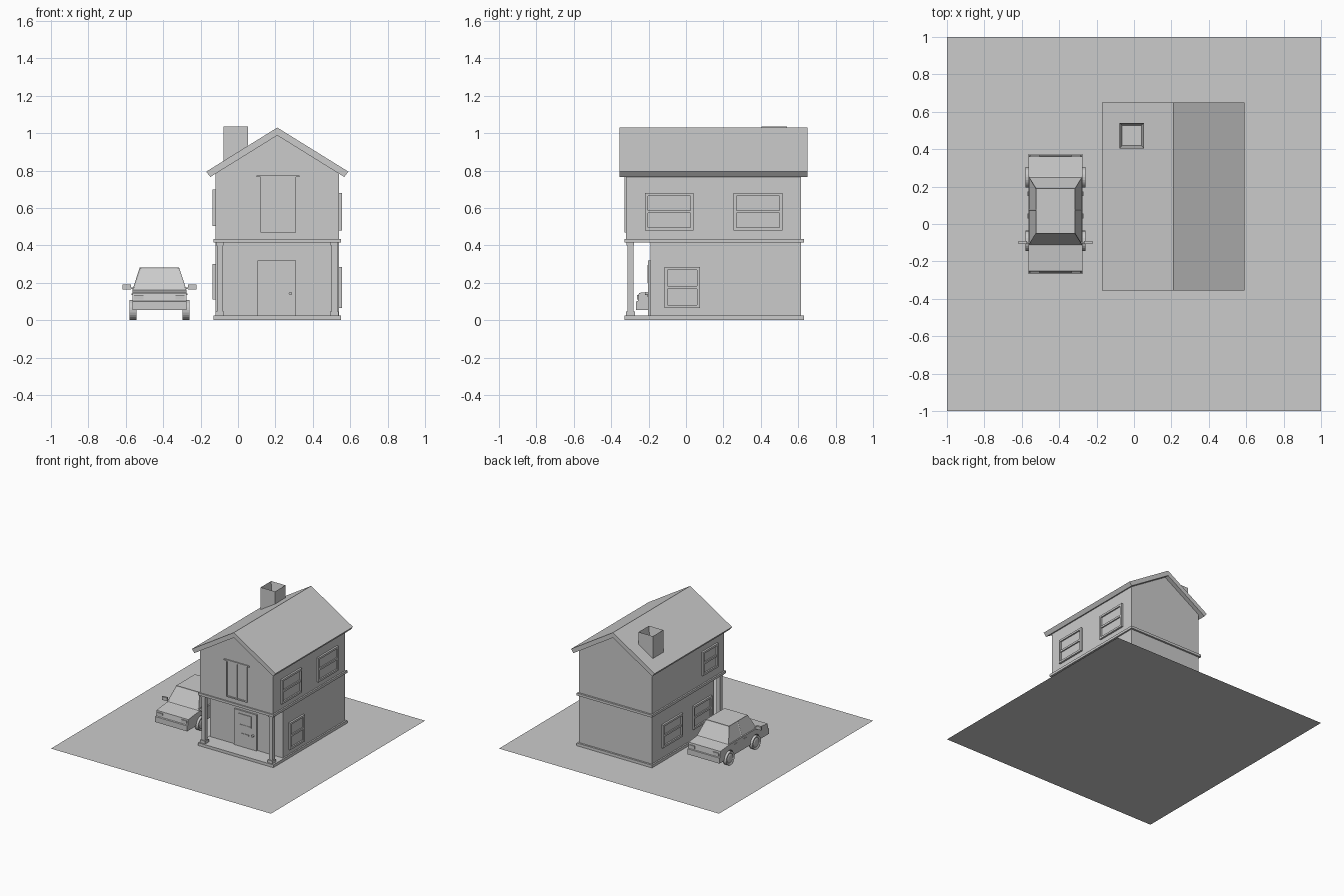
import bpy, bmesh, math
from mathutils import Vector, Matrix

cube = bpy.data.objects.get("Cube")
if cube:
    bpy.data.objects.remove(cube)

GREY = (0.6, 0.6, 0.6, 1.0)
grey = bpy.data.materials.new("light grey")
grey.use_nodes = True
grey.diffuse_color = GREY
grey.node_tree.nodes["Principled BSDF"].inputs["Base Color"].default_value = GREY


def finish(bm, name):
    bmesh.ops.recalc_face_normals(bm, faces=bm.faces)
    mesh = bpy.data.meshes.new(name)
    bm.to_mesh(mesh)
    bm.free()
    mesh.materials.append(grey)
    obj = bpy.data.objects.new(name, mesh)
    bpy.context.collection.objects.link(obj)
    return obj


def add_box(bm, x, y, z):
    size = Vector((x[1] - x[0], y[1] - y[0], z[1] - z[0]))
    mid = Vector((sum(x), sum(y), sum(z))) / 2
    bmesh.ops.create_cube(bm, size=1, matrix=Matrix.Translation(mid) @ Matrix.Diagonal(size).to_4x4())


def box(name, x, y, z):
    bm = bmesh.new()
    add_box(bm, x, y, z)
    return finish(bm, name)


def prism(name, points, axis, start, end):
    """Extrude a 2D outline along x (points are y, z) or y (points are x, z)."""
    bm = bmesh.new()
    place = (lambda a, b: (start, a, b)) if axis == "x" else (lambda a, b: (a, start, b))
    face = bm.faces.new([bm.verts.new(place(a, b)) for a, b in points])
    new = bmesh.ops.extrude_face_region(bm, geom=[face])["geom"]
    step = Vector((end - start, 0, 0) if axis == "x" else (0, end - start, 0))
    bmesh.ops.translate(bm, vec=step, verts=[v for v in new if isinstance(v, bmesh.types.BMVert)])
    return finish(bm, name)


def cylinder(name, centre, radius, depth, axis, sides=24, rim=0):
    bm = bmesh.new()
    turn = Matrix.Rotation(math.pi / 2, 4, "Y" if axis == "x" else "X")
    bmesh.ops.create_cone(bm, cap_ends=True, segments=sides, radius1=radius, radius2=radius,
                          depth=depth, matrix=Matrix.Translation(centre) @ turn)
    if rim:
        caps = [f for f in bm.faces if len(f.verts) > 4]
        bmesh.ops.inset_region(bm, faces=caps, thickness=rim, depth=-0.006)
        bmesh.ops.inset_region(bm, faces=caps, thickness=rim * 0.7, depth=0.005)
    return finish(bm, name)


def window(name, wall, out, side, z, axis="x", upright=False, bar=0.016, deep=0.015):
    """Frame, crossbar and recessed pane on a wall; out is the outward sign."""
    bm = bmesh.new()

    def part(s, h, d):
        span = sorted((wall - out * 0.01, wall + out * d))
        add_box(bm, *((span, s, h) if axis == "x" else (s, span, h)))
    (a, b), (c, d) = side, z
    for s in ((a, a + bar), (b - bar, b)):
        part(s, z, deep)
    for h in ((c, c + bar), (d - bar, d)):
        part((a + bar, b - bar), h, deep)
    if upright:
        m = (a + b) / 2
        part((m - bar / 2, m + bar / 2), (c + bar, d - bar), deep * 0.9)
    else:
        m = (c + d) / 2
        part((a + bar, b - bar), (m - bar / 2, m + bar / 2), deep * 0.9)
    part((a + bar, b - bar), (c + bar, d - bar), deep * 0.25)
    return finish(bm, name)


# Ground sheet
bm = bmesh.new()
bmesh.ops.create_grid(bm, x_segments=1, y_segments=1, size=1)
finish(bm, "ground")

# House shell
L, R, MID, BACK = -0.12, 0.54, 0.21, 0.615
SLOPE, PEAK, INNER = 0.62, 1.03, 0.988
box("floor_slab", (L - 0.012, R + 0.012), (-0.33, 0.63), (0.002, 0.025))
box("lower_walls", (L, R), (-0.19, BACK), (0.025, 0.415))
box("storey_band", (L - 0.012, R + 0.012), (-0.33, 0.63), (0.415, 0.435))
eave = INNER - (R - MID) * SLOPE
prism("upper_walls", [(L, 0.435), (R, 0.435), (R, eave), (MID, INNER), (L, eave)], "y", -0.32, BACK)

# Roof with square-cut eaves
top, low = 0.38, 0.358
prism("roof", [(MID - top, PEAK - top * SLOPE), (MID, PEAK), (MID + top, PEAK - top * SLOPE),
               (MID + low, INNER - low * SLOPE), (MID, INNER), (MID - low, INNER - low * SLOPE)],
      "y", -0.355, 0.65)

# Hollow chimney
bm = bmesh.new()
add_box(bm, (-0.077, 0.053), (0.405, 0.54), (0.8, 1.035))
lid = [f for f in bm.faces if f.normal.z > 0.9]
bmesh.ops.inset_region(bm, faces=lid, thickness=0.02)
bmesh.ops.translate(bm, vec=(0, 0, -0.08), verts=lid[0].verts)
finish(bm, "chimney")

# Porch columns with feet and caps
for name, x in (("left_column", 0.515), ("right_column", -0.097)):
    for part, half, z in (("shaft", 0.016, (0.045, 0.4)), ("foot", 0.023, (0.025, 0.048)),
                          ("cap", 0.02, (0.4, 0.415))):
        box(f"{name}_{part}", (x - half, x + half), (-0.297 - half, -0.297 + half), z)

# Front door
box("door", (0.105, 0.31), (-0.202, -0.18), (0.025, 0.32))
window("door_light", -0.202, -1, (0.15, 0.265), (0.2, 0.295), "y", True, 0.008, 0.005)
box("letter_slot", (0.17, 0.24), (-0.206, -0.2), (0.125, 0.137))
cylinder("door_knob", (0.28, -0.208, 0.143), 0.009, 0.02, "y", 12)

# Windows
window("front_window", -0.32, -1, (0.12, 0.31), (0.47, 0.77), "y", True, 0.01, 0.009)
box("front_window_lintel", (0.1, 0.33), (-0.329, -0.31), (0.765, 0.775))
for i, y in enumerate(((-0.22, 0.04), (0.255, 0.515))):
    window(f"left_upper_window_{i}", R, 1, y, (0.48, 0.68))
window("left_lower_window", R, 1, (-0.115, 0.075), (0.065, 0.285))
window("right_upper_window", L, -1, (-0.23, -0.03), (0.505, 0.7))
for i, y in enumerate(((-0.15, 0.09), (0.23, 0.49))):
    window(f"right_lower_window_{i}", L, -1, y, (0.11, 0.3))

# Car body with wheel arches in its side profile
CX, HALF, AXLES = -0.42, 0.145, (-0.09, 0.25)
arches = []
for axle in reversed(AXLES):
    for i in range(9):
        t = math.pi * i / 8
        arches.append((axle + 0.062 * math.cos(t), 0.055 + 0.062 * math.sin(t)))
profile = [(-0.268, 0.055), (-0.268, 0.1), (-0.258, 0.103), (-0.252, 0.146), (-0.115, 0.16),
           (0.255, 0.16), (0.36, 0.15), (0.365, 0.103), (0.373, 0.1), (0.373, 0.055)]
prism("car_body", profile + arches, "x", CX - HALF, CX + HALF)
box("car_underbody", (CX - 0.105, CX + 0.105), (-0.2, 0.33), (0.056, 0.145))

# Car cabin with inset windows
bm = bmesh.new()
rings = []
for half, y0, y1, z in ((HALF, -0.115, 0.255, 0.16), (0.105, -0.05, 0.19, 0.283)):
    rings.append([bm.verts.new((CX + sx * half, y, z))
                  for sx, y in ((-1, y0), (1, y0), (1, y1), (-1, y1))])
for i in range(4):
    j = (i + 1) % 4
    bm.faces.new((rings[0][i], rings[0][j], rings[1][j], rings[1][i]))
bm.faces.new(rings[1])
bm.faces.new(rings[0])
bmesh.ops.bisect_plane(bm, geom=bm.verts[:] + bm.edges[:] + bm.faces[:],
                       plane_co=(0, 0.075, 0), plane_no=(0, 1, 0))
bmesh.ops.recalc_face_normals(bm, faces=bm.faces)
panes = [f for f in bm.faces if abs(f.normal.z) < 0.95]
bmesh.ops.inset_individual(bm, faces=panes, thickness=0.009, depth=-0.004)
finish(bm, "car_cabin")

# Wheels, mirrors, handles and lamps on both sides
for side, s in (("left", 1), ("right", -1)):
    for end, axle in zip(("front", "rear"), AXLES):
        cylinder(f"{end}_{side}_wheel", (CX + s * 0.142, axle, 0.055), 0.054, 0.036, "x", rim=0.016)
    for part, a, b, y, z in (("mirror", 0.152, 0.197, (-0.108, -0.092), (0.163, 0.19)),
                             ("mirror_arm", 0.13, 0.155, (-0.104, -0.096), (0.167, 0.175)),
                             ("front_handle", 0.14, 0.149, (0.03, 0.055), (0.135, 0.142)),
                             ("rear_handle", 0.14, 0.149, (0.15, 0.175), (0.135, 0.142)),
                             ("headlamp", 0.085, 0.135, (-0.262, -0.25), (0.112, 0.135)),
                             ("tail_lamp", 0.085, 0.135, (0.355, 0.369), (0.112, 0.135))):
        box(f"{side}_{part}", sorted((CX + s * a, CX + s * b)), y, z)
